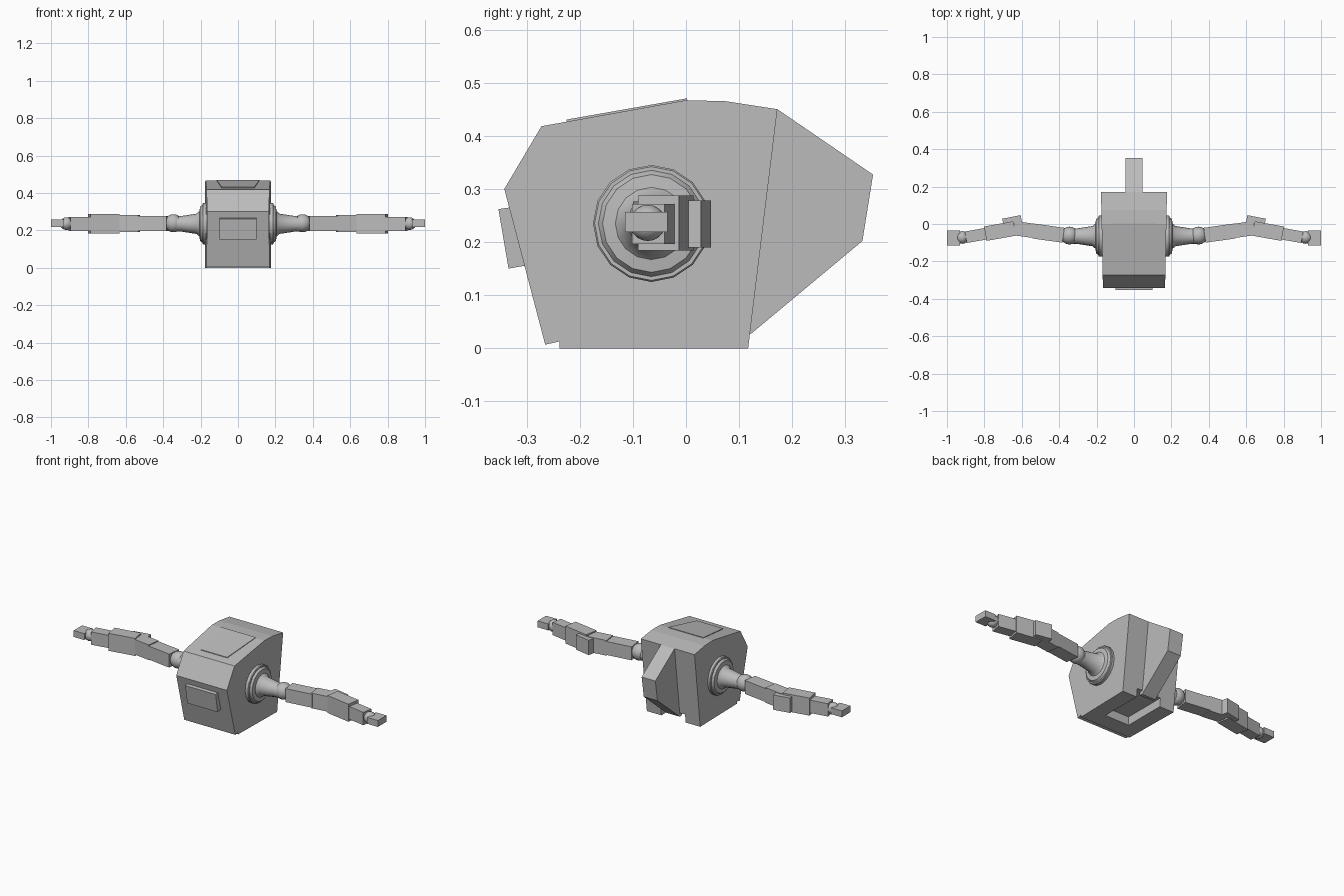
import bpy, bmesh, math
from mathutils import Matrix, Vector

if "Cube" in bpy.data.objects:
    bpy.data.objects.remove(bpy.data.objects["Cube"])

grey = bpy.data.materials.new("plain grey")
grey.diffuse_color = (0.5, 0.5, 0.5, 1)
grey.use_nodes = True
grey.node_tree.nodes["Principled BSDF"].inputs["Base Color"].default_value = grey.diffuse_color


def finish(name, bm, mirror=False, smooth=False):
    bmesh.ops.recalc_face_normals(bm, faces=bm.faces)
    me = bpy.data.meshes.new(name)
    bm.to_mesh(me)
    bm.free()
    ob = bpy.data.objects.new(name, me)
    bpy.context.collection.objects.link(ob)
    me.materials.append(grey)
    if smooth:
        bpy.ops.object.select_all(action='DESELECT')
        ob.select_set(True)
        bpy.context.view_layer.objects.active = ob
        bpy.ops.object.shade_smooth_by_angle(angle=math.radians(35))
    if mirror:
        ob.modifiers.new("mirror", 'MIRROR').use_clip = False
    return ob


def side_profile(name, pts, half):
    """Extrude a (y, z) outline across x; half(y, z) gives the half width."""
    bm = bmesh.new()
    rows = [[bm.verts.new((s * half(y, z), y, z)) for y, z in pts] for s in (-1, 1)]
    bm.faces.new(rows[0])
    bm.faces.new(rows[1])
    n = len(pts)
    for i in range(n):
        j = (i + 1) % n
        bm.faces.new((rows[0][i], rows[0][j], rows[1][j], rows[1][i]))
    return finish(name, bm)


def box(name, centre, size, turn=0, mirror=True):
    bm = bmesh.new()
    bmesh.ops.create_cube(bm, size=1)
    m = (Matrix.Translation(centre) @ Matrix.Rotation(math.radians(turn), 4, 'Z')
         @ Matrix.Diagonal((*size, 1)))
    bmesh.ops.transform(bm, matrix=m, verts=bm.verts)
    return finish(name, bm, mirror)


def ball(name, centre, r):
    bm = bmesh.new()
    bmesh.ops.create_uvsphere(bm, u_segments=16, v_segments=10, radius=r)
    bmesh.ops.translate(bm, vec=centre, verts=bm.verts)
    return finish(name, bm, True, True)


def lathe_x(name, profile, y, z, n=16):
    bm = bmesh.new()
    rings = [[bm.verts.new((x, y + r * math.sin(2 * math.pi * k / n),
                            z + r * math.cos(2 * math.pi * k / n))) for k in range(n)]
             for x, r in profile]
    for a, b in zip(rings, rings[1:]):
        for k in range(n):
            j = (k + 1) % n
            bm.faces.new((a[k], a[j], b[j], b[k]))
    bm.faces.new(rings[0])
    bm.faces.new(rings[-1])
    return finish(name, bm, True, True)


# Main body, slightly narrower at the front
body = side_profile("body", [
    (-0.265, 0.007), (-0.238, 0.013), (-0.238, 0.0), (0.117, 0.0), (0.12, 0.025),
    (0.172, 0.45), (0.075, 0.465), (0.0, 0.467), (-0.272, 0.418), (-0.342, 0.30)],
    lambda y, z: 0.173 + 0.02 * y)

# Channel under the body leaves two foot rails
cutter = box("channel_cutter", (0, 0.04, 0.0), (0.16, 0.36, 0.1), mirror=False)
cutter.hide_render = True
cutter.hide_viewport = True
cut = body.modifiers.new("channel", 'BOOLEAN')
cut.operation = 'DIFFERENCE'
cut.solver = 'EXACT'
cut.object = cutter

# Back fin
side_profile("back_fin", [
    (0.10, 0.03), (0.122, 0.027), (0.332, 0.202), (0.352, 0.327), (0.172, 0.45), (0.14, 0.45)],
    lambda y, z: 0.045)

# Front panel
side_profile("front_panel", [
    (-0.353, 0.262), (-0.334, 0.15), (-0.295, 0.157), (-0.325, 0.266)],
    lambda y, z: 0.10)

# Thin tapered hatch on the sloping roof
side_profile("roof_hatch", [
    (-0.225, 0.4235), (-0.225, 0.4305), (0.002, 0.4705), (0.002, 0.4635)],
    lambda y, z: 0.115 + 0.125 * y)

# Shoulder disc and tapered arm stub
lathe_x("shoulder_socket", [
    (0.15, 0.11), (0.187, 0.11), (0.191, 0.107), (0.191, 0.100), (0.203, 0.092),
    (0.206, 0.068), (0.222, 0.054), (0.30, 0.042), (0.345, 0.040)], -0.065, 0.235)
ball("shoulder_ball", (0.345, -0.062, 0.238), 0.048)

# Upper arm in two blocks
box("upper_arm_inner", (0.457, -0.049, 0.236), (0.16, 0.080, 0.080), 8)
box("upper_arm_outer", (0.585, -0.030, 0.236), (0.115, 0.076, 0.090), 8)

# Elbow guard, forearm and wrist
box("elbow_guard", (0.652, 0.020, 0.234), (0.10, 0.036, 0.088), -11)
box("forearm", (0.717, -0.038, 0.236), (0.158, 0.078, 0.104), -10)
box("lower_forearm", (0.843, -0.061, 0.234), (0.115, 0.062, 0.076), -10)
ball("wrist_ball", (0.918, -0.072, 0.236), 0.034)

# Flat hand
box("hand", (0.965, -0.075, 0.238), (0.07, 0.080, 0.038))
